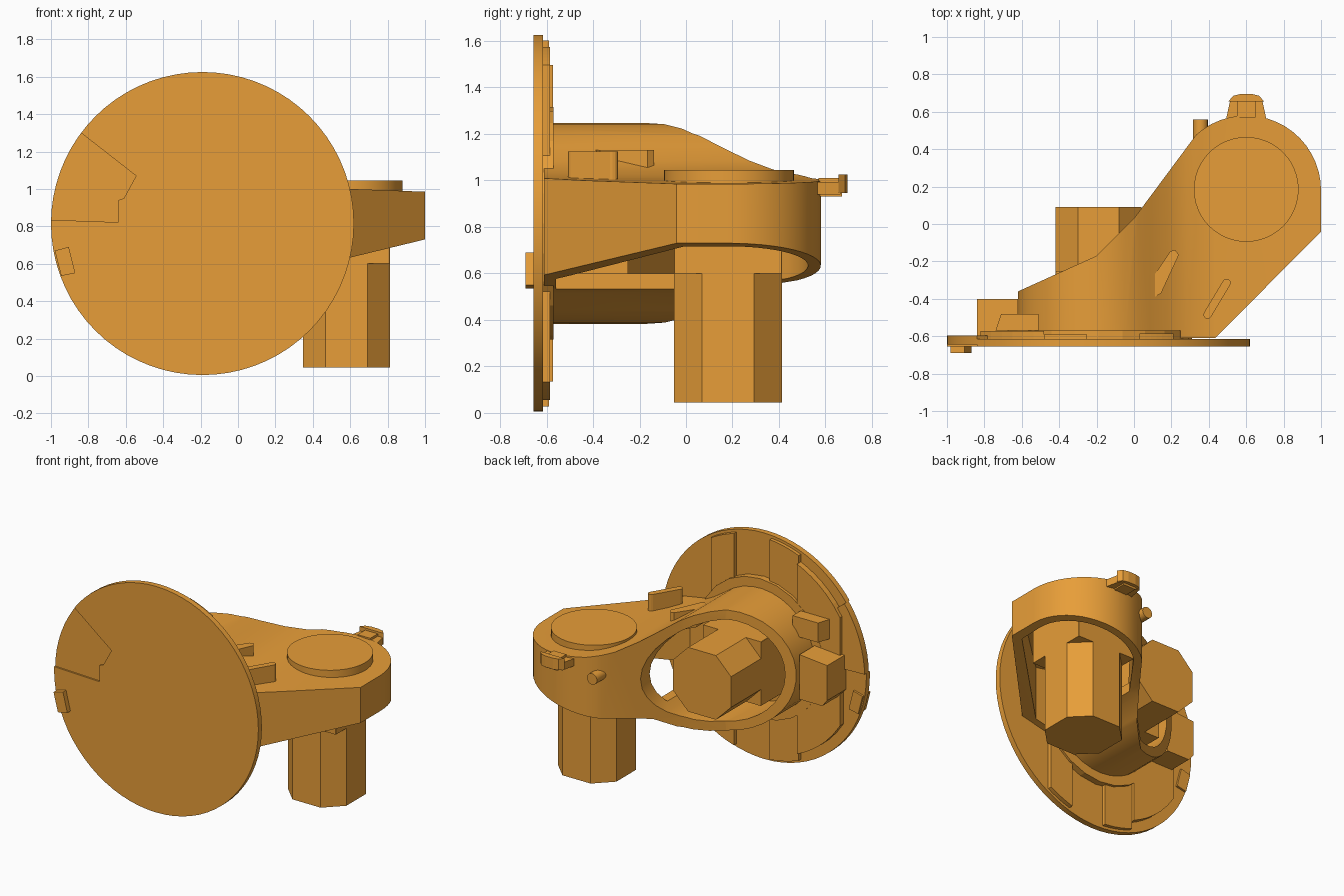
import bpy, bmesh
from math import sin, cos, pi, radians, sqrt

if "Cube" in bpy.data.objects:
    bpy.data.objects.remove(bpy.data.objects["Cube"])

mat = bpy.data.materials.new("orange")
mat.diffuse_color = (0.8, 0.34, 0.04, 1)
mat.use_nodes = True
mat.node_tree.nodes["Principled BSDF"].inputs["Base Color"].default_value = mat.diffuse_color
CX, CZ, R = -0.19, 0.815, 0.81      # disc / tube axis
HX, HY = 0.6, 0.18                  # hub centre


def prism(name, pts, axis, a, b):
    """Extrude a 2D outline along z (x,y points), y (x,z points) from a to b."""
    bm = bmesh.new()
    def put(p, h):
        return bm.verts.new((p[0], p[1], h) if axis == 'z' else (p[0], h, p[1]))
    lo = [put(p, a) for p in pts]
    hi = [put(p, b) for p in pts]
    bm.faces.new(lo)
    bm.faces.new(hi)
    n = len(pts)
    for i in range(n):
        j = (i + 1) % n
        bm.faces.new((lo[i], lo[j], hi[j], hi[i]))
    bmesh.ops.recalc_face_normals(bm, faces=bm.faces)
    me = bpy.data.meshes.new(name)
    bm.to_mesh(me)
    bm.free()
    me.materials.append(mat)
    ob = bpy.data.objects.new(name, me)
    bpy.context.collection.objects.link(ob)
    return ob


def boolean(ob, cutter, op):
    m = ob.modifiers.new("cut", 'BOOLEAN')
    m.operation, m.solver, m.object = op, 'EXACT', cutter
    bpy.context.view_layer.objects.active = ob
    bpy.ops.object.modifier_apply(modifier=m.name)
    bpy.data.objects.remove(cutter, do_unlink=True)


def arc(cx, cy, r, a0, a1, n):
    return [(cx + r * cos(radians(a0 + (a1 - a0) * i / n)),
             cy + r * sin(radians(a0 + (a1 - a0) * i / n))) for i in range(n + 1)]


def circle(cx, cy, r, n):
    return arc(cx, cy, r, 0, 360, n)[:-1]


def rect(x0, x1, y0, y1):
    return [(x0, y0), (x1, y0), (x1, y1), (x0, y1)]


def octagon(cx, cy, h, c):
    return [(cx - h, cy - h + c), (cx - h + c, cy - h), (cx + h - c, cy - h), (cx + h, cy - h + c),
            (cx + h, cy + h - c), (cx + h - c, cy + h), (cx - h + c, cy + h), (cx - h, cy + h - c)]


def bar(p, q, w, n=6):
    """Outline of a round-ended bar from p to q."""
    from math import atan2, degrees
    a = degrees(atan2(q[1] - p[1], q[0] - p[0]))
    return arc(*q, w, a - 90, a + 90, n) + arc(*p, w, a + 90, a + 270, n)


# Round front disc with a set-back wedge panel
wedge = [(-0.545, 1.07), (-0.61, 0.95), (-0.64, 0.94), (-0.64, 0.822),
         (-1.1, 0.838), (-1.1, 1.503)]
disc = prism("front_disc", circle(CX, CZ, R, 72), 'y', -0.655, -0.615)
boolean(disc, prism("cutter", wedge, 'y', -0.8, -0.5), 'DIFFERENCE')
panel = prism("wedge_panel", circle(CX, CZ, R, 72), 'y', -0.643, -0.595)
boolean(panel, prism("cutter", wedge, 'y', -0.8, -0.5), 'INTERSECT')
prism("edge_tab", [(-0.98, 0.67), (-0.905, 0.69), (-0.87, 0.55), (-0.945, 0.535)], 'y', -0.69, -0.6)


# Raised bands on the back of the disc, clipped to its rim
def band(name, x0, x1, r, y):
    top = [(x0 + (x1 - x0) * i / 6, sqrt(r * r - (x0 + (x1 - x0) * i / 6 - CX) ** 2)) for i in range(7)]
    prism(name, [(x, CZ + h) for x, h in top] + [(x, CZ - h) for x, h in reversed(top)], 'y', -0.62, y)

band("disc_band_right", 0.03, 0.21, 0.79, -0.585)
band("disc_band_centre", -0.48, -0.25, 0.79, -0.59)
band("disc_band_left", -0.82, -0.48, 0.74, -0.572)
prism("tube_flange", circle(CX, CZ, 0.5, 24), 'y', -0.62, -0.57)
prism("side_block", [(-0.84, 0.68), (-0.8, 0.63), (-0.62, 0.63), (-0.62, 0.95), (-0.84, 0.93)],
      'y', -0.62, -0.4)
prism("upper_block", [(-0.74, -0.57), (-0.71, -0.48), (-0.51, -0.48), (-0.51, -0.57)], 'z', 1.03, 1.17)

# Housing: front profile intersected with the plan outline, then hollowed
profile = arc(CX, CZ, 0.432, 50, 300, 24) + [
    (0.12, 0.515), (0.175, 0.535), (0.43, 0.592), (1.0, 0.73), (1.0, 0.985), (0.6, 1.0), (0.42, 1.01),
    (0.28, 1.035), (0.18, 1.085)]
plan = [(0.43, -0.615), (1.0, -0.04)] + arc(HX, HY, 0.4, 0, 132, 18) + [
    (0.0, 0.03), (-0.2, -0.17), (-0.63, -0.365), (-0.63, -0.615)]
housing = prism("arm_housing", profile, 'y', -0.61, 0.7)
boolean(housing, prism("cutter", plan, 'z', 0.2, 1.5), 'INTERSECT')
inner = [(-0.05, 0.6), (0.172, 0.6), (0.172, 0.25), (1.2, 0.25), (1.2, 0.93), (0.42, 0.95),
         (0.28, 0.975), (0.18, 1.02), (0.08, 1.09), (-0.05, 1.1)]
inner_plan = [(0.36, -0.56), (0.94, -0.01)] + arc(HX, HY, 0.345, 0, 132, 18) + [
    (0.06, 0.0), (-0.05, -0.12), (-0.05, -0.56)]
cavity = prism("cavity", inner, 'y', -0.6, 0.8)
boolean(cavity, prism("cutter", inner_plan, 'z', 0.1, 1.5), 'INTERSECT')
boolean(housing, cavity, 'DIFFERENCE')
boolean(housing, prism("bore", circle(CX, CZ, 0.365, 32), 'y', -0.58, 0.6), 'DIFFERENCE')

# Chamfered square pegs: one inside the tube, one below the hub
prism("tube_peg_base", octagon(CX, CZ, 0.23, 0.002), 'y', -0.6, -0.25)
prism("tube_peg", octagon(CX, CZ, 0.23, 0.12), 'y', -0.25, 0.09)
prism("hub_peg_base", octagon(0.58, HY, 0.232, 0.002), 'z', 0.6, 0.95)
prism("hub_peg", octagon(0.58, HY, 0.232, 0.12), 'z', 0.045, 0.6)

# Hub cap, back clip and side pin
cap = prism("hub_cap", circle(HX, HY + 0.005, 0.28, 48), 'z', 0.97, 1.045)
prism("clip_plate", [(0.49, 0.55), (0.515, 0.665), (0.685, 0.665), (0.71, 0.55)], 'z', 0.94, 0.993)
prism("clip_lip", [(0.505, 0.655), (0.53, 0.685), (0.57, 0.695), (0.63, 0.695), (0.67, 0.685), (0.695, 0.655)],
      'z', 0.945, 1.025)
prism("clip_rib", rect(0.55, 0.65, 0.57, 0.67), 'z', 0.93, 1.01)
pin = prism("side_pin", circle(0.355, 0.88, 0.04, 16), 'y', 0.44, 0.558)

# Slanted ribs on top of the arm
prism("outer_rib", bar((0.393, -0.485), (0.495, -0.315), 0.022), 'z', 0.98, 1.125)
prism("inner_rib", [(0.11, -0.27), (0.11, -0.39), (0.145, -0.37), (0.24, -0.165), (0.22, -0.138), (0.195, -0.145)],
      'z', 1.0, 1.13)

# Smooth the curved parts, keep sharp edges
for ob in (disc, panel, housing, cap, pin):
    bpy.ops.object.select_all(action='DESELECT')
    ob.select_set(True)
    bpy.context.view_layer.objects.active = ob
    bpy.ops.object.shade_smooth_by_angle(angle=radians(25))
